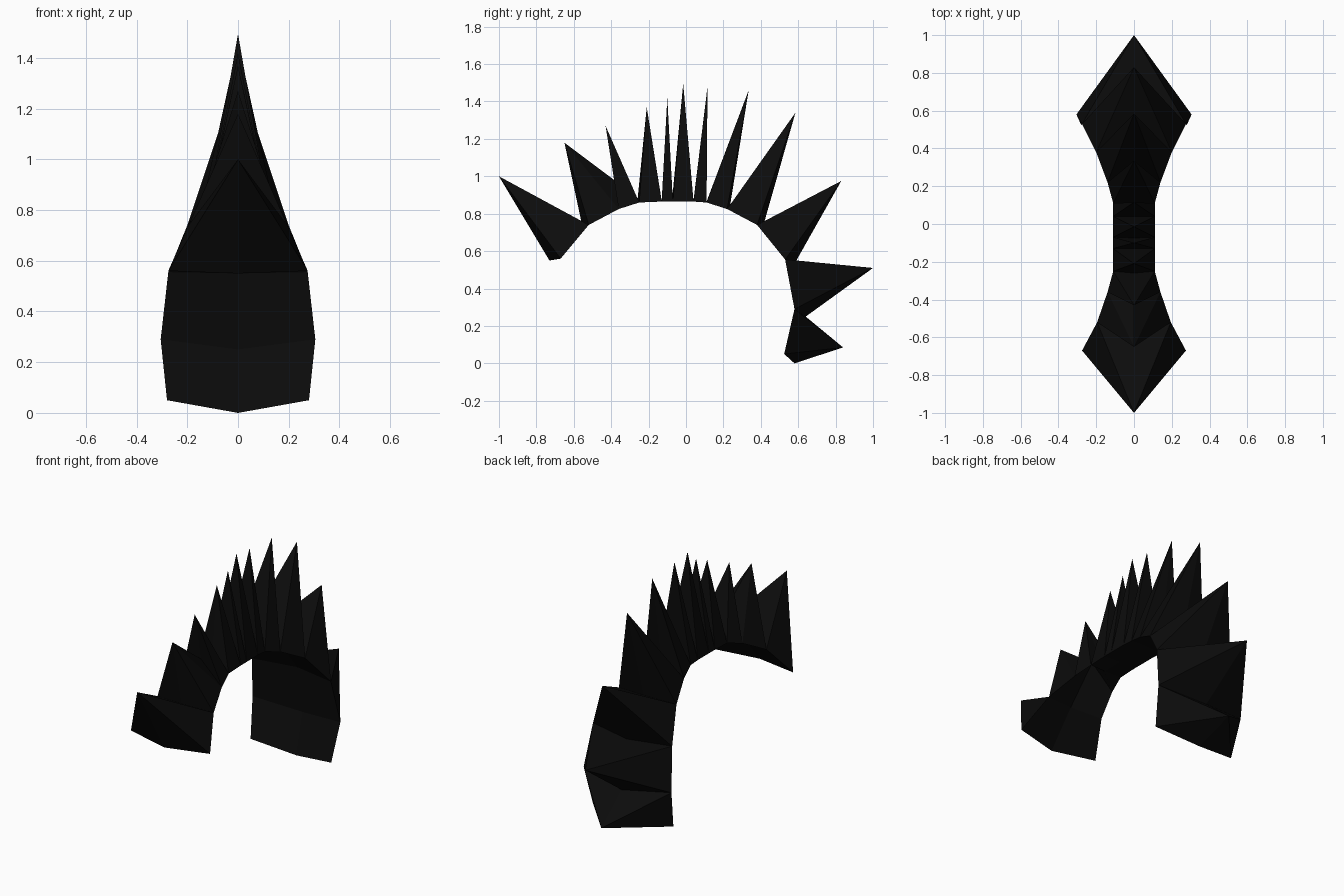
import bpy
import bmesh

cube = bpy.data.objects.get("Cube")
if cube:
    bpy.data.objects.remove(cube, do_unlink=True)

black = bpy.data.materials.new("soft_black")
black.use_nodes = True
colour = (0.0035, 0.0035, 0.0035, 1)
black.diffuse_color = colour
black.node_tree.nodes["Principled BSDF"].inputs["Base Color"].default_value = colour

# Cross ribs of the crest: half width, side edge (y, z), centre line (y, z)
ribs = [
    (0.275, (-0.67, 0.56), (-0.73, 0.55)),
    (0.195, (-0.52, 0.74), (-0.56, 0.76)),
    (0.14, (-0.36, 0.825), (-0.37, 0.97)),
    (0.11, (-0.25, 0.86), (-0.26, 0.865)),
    (0.11, (-0.13, 0.865), (-0.13, 0.87)),
    (0.11, (-0.07, 0.865), (-0.075, 0.87)),
    (0.11, (0.04, 0.865), (0.04, 0.87)),
    (0.11, (0.11, 0.86), (0.11, 0.865)),
    (0.14, (0.22, 0.825), (0.235, 0.84)),
    (0.20, (0.38, 0.74), (0.42, 0.76)),
    (0.275, (0.53, 0.555), (0.59, 0.55)),
    (0.305, (0.58, 0.29), (0.64, 0.25)),
    (0.28, (0.525, 0.05), (0.58, 0.0)),
]

# Spike points, one between each pair of ribs
tips = [
    (-1.0, 1.0), (-0.65, 1.18), (-0.43, 1.27), (-0.21, 1.37),
    (-0.10, 1.42), (-0.015, 1.495), (0.115, 1.48), (0.335, 1.46),
    (0.585, 1.34), (0.83, 0.975), (1.0, 0.51), (0.84, 0.085),
]


def add_spike(name, rib_a, rib_b, tip):
    """Closed faceted spike over the strip between two bent ribs."""
    bm = bmesh.new()
    rows = []
    for width, edge, centre in (rib_a, rib_b):
        rows.append([bm.verts.new((-width, *edge)),
                     bm.verts.new((0, *centre)),
                     bm.verts.new((width, *edge))])
    a, b = rows
    point = bm.verts.new((0, *tip))
    # Bent underside
    for i in range(2):
        bm.faces.new((a[i], a[i + 1], b[i + 1], b[i]))
    # Sides rising to the point
    rim = a + b[::-1]
    for i, v in enumerate(rim):
        bm.faces.new((v, rim[(i + 1) % len(rim)], point))
    bmesh.ops.recalc_face_normals(bm, faces=bm.faces)
    mesh = bpy.data.meshes.new(name)
    bm.to_mesh(mesh)
    bm.free()
    mesh.materials.append(black)
    obj = bpy.data.objects.new(name, mesh)
    bpy.context.collection.objects.link(obj)


# Row of spikes from front to back
for i, tip in enumerate(tips):
    add_spike(f"crest_spike_{i + 1}", ribs[i], ribs[i + 1], tip)
